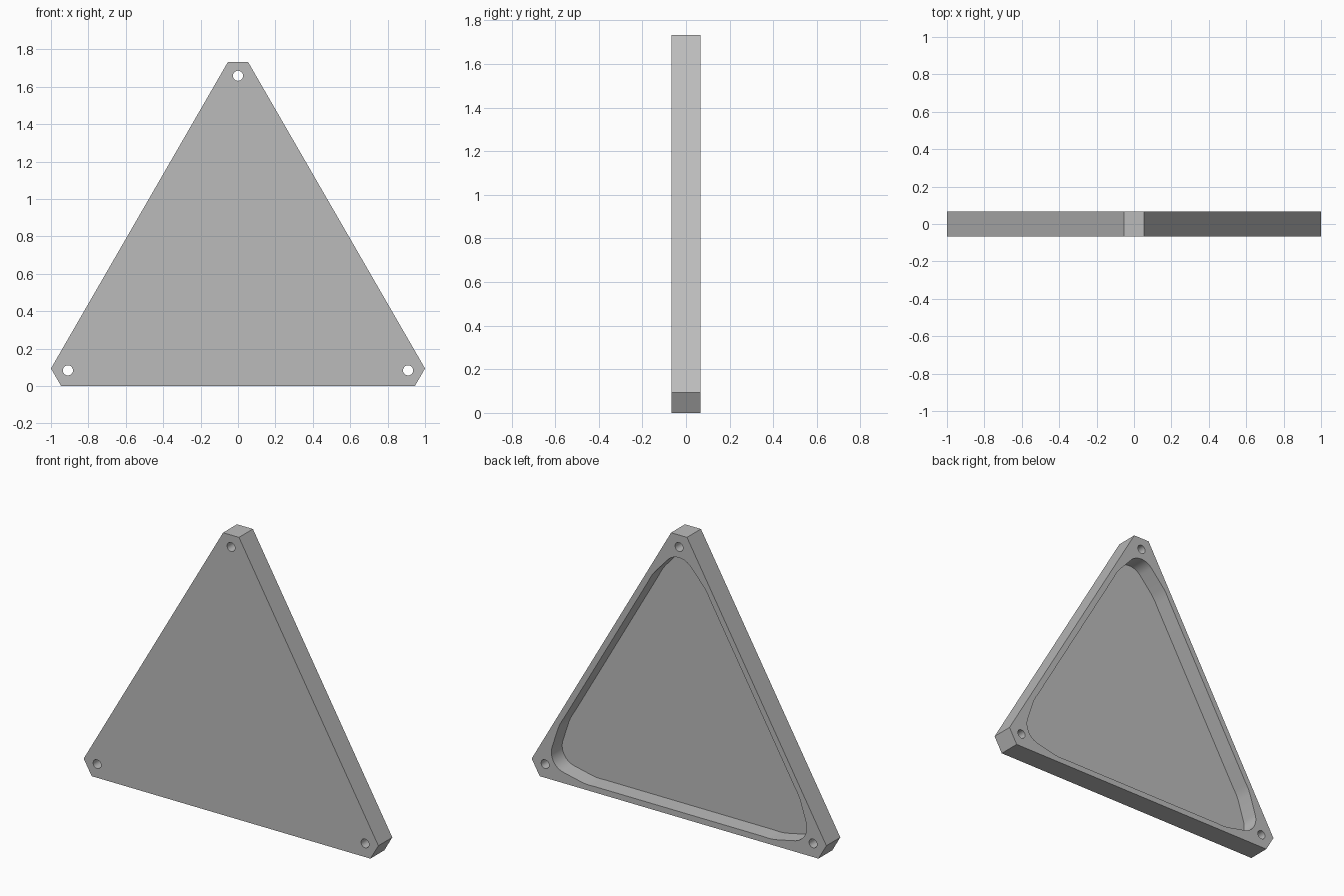
import bpy, bmesh, math
from mathutils import Matrix, Vector

cube = bpy.data.objects.get("Cube")
if cube:
    bpy.data.objects.remove(cube, do_unlink=True)

HALF_DEPTH = 0.0675
FLOOR = 0.03                      # thickness left in front of the pocket
CENTRE = 0.6085                   # height of the triangle's centre
HOLE_R, HOLE_DIST = 0.027, 1.05

grey = bpy.data.materials.new("neutral_grey")
grey.use_nodes = True
colour = (0.5, 0.5, 0.5, 1)
grey.diffuse_color = colour
grey.node_tree.nodes["Principled BSDF"].inputs["Base Color"].default_value = colour


def three_fold(corner):
    """Repeat the top corner's (x, z) points around the triangle's centre."""
    points = []
    for k in range(3):
        turn = Matrix.Rotation(math.radians(120 * k), 2)
        points += [turn @ Vector((x, z - CENTRE)) for x, z in corner]
    return points


def prism(name, points, y0, y1):
    """Extrude a closed outline from y0 to y1."""
    bm = bmesh.new()
    face = bm.faces.new([bm.verts.new((p.x, y0, p.y + CENTRE)) for p in points])
    side = bmesh.ops.extrude_face_region(bm, geom=[face])["geom"]
    moved = [v for v in side if isinstance(v, bmesh.types.BMVert)]
    bmesh.ops.translate(bm, verts=moved, vec=(0, y1 - y0, 0))
    bmesh.ops.recalc_face_normals(bm, faces=bm.faces)
    mesh = bpy.data.meshes.new(name)
    bm.to_mesh(mesh)
    bm.free()
    mesh.materials.append(grey)
    obj = bpy.data.objects.new(name, mesh)
    bpy.context.collection.objects.link(obj)
    return obj


# Triangular plate with clipped corners
plate = prism("triangular_tray", three_fold([(0.054, 1.732), (-0.054, 1.732)]),
              -HALF_DEPTH, HALF_DEPTH)

# Pocket corner: a tight arc at the tip, easing into the straight sides
tip_r, tip_z, sweep = 0.105, 1.593, math.radians(50)
arc = [(tip_r * math.sin(a), tip_z - tip_r + tip_r * math.cos(a))
       for a in (sweep * i / 8 for i in range(8, -9, -1))]
ease = [(0.21, 1.39), (0.198, 1.413), (0.184, 1.437), (0.166, 1.461)]
corner = ease + arc + [(-x, z) for x, z in reversed(ease)]
cutters = [prism("pocket_cutter", three_fold(corner),
                 FLOOR - HALF_DEPTH, HALF_DEPTH + 0.1)]

# Screw holes near the corners
for k in range(3):
    hub = Matrix.Rotation(math.radians(120 * k), 2) @ Vector((0, HOLE_DIST))
    ring = [hub + HOLE_R * Vector((math.cos(a), math.sin(a)))
            for a in (math.tau * i / 32 for i in range(32))]
    cutters.append(prism("hole_cutter", ring, -0.2, 0.2))

bpy.context.view_layer.objects.active = plate
for cutter in cutters:
    cut = plate.modifiers.new("cut", 'BOOLEAN')
    cut.operation, cut.solver, cut.object = 'DIFFERENCE', 'EXACT', cutter
    bpy.ops.object.modifier_apply(modifier=cut.name)
    bpy.data.objects.remove(cutter, do_unlink=True)

bpy.ops.object.select_all(action='DESELECT')
plate.select_set(True)
bpy.ops.object.shade_smooth_by_angle(angle=math.radians(30))
